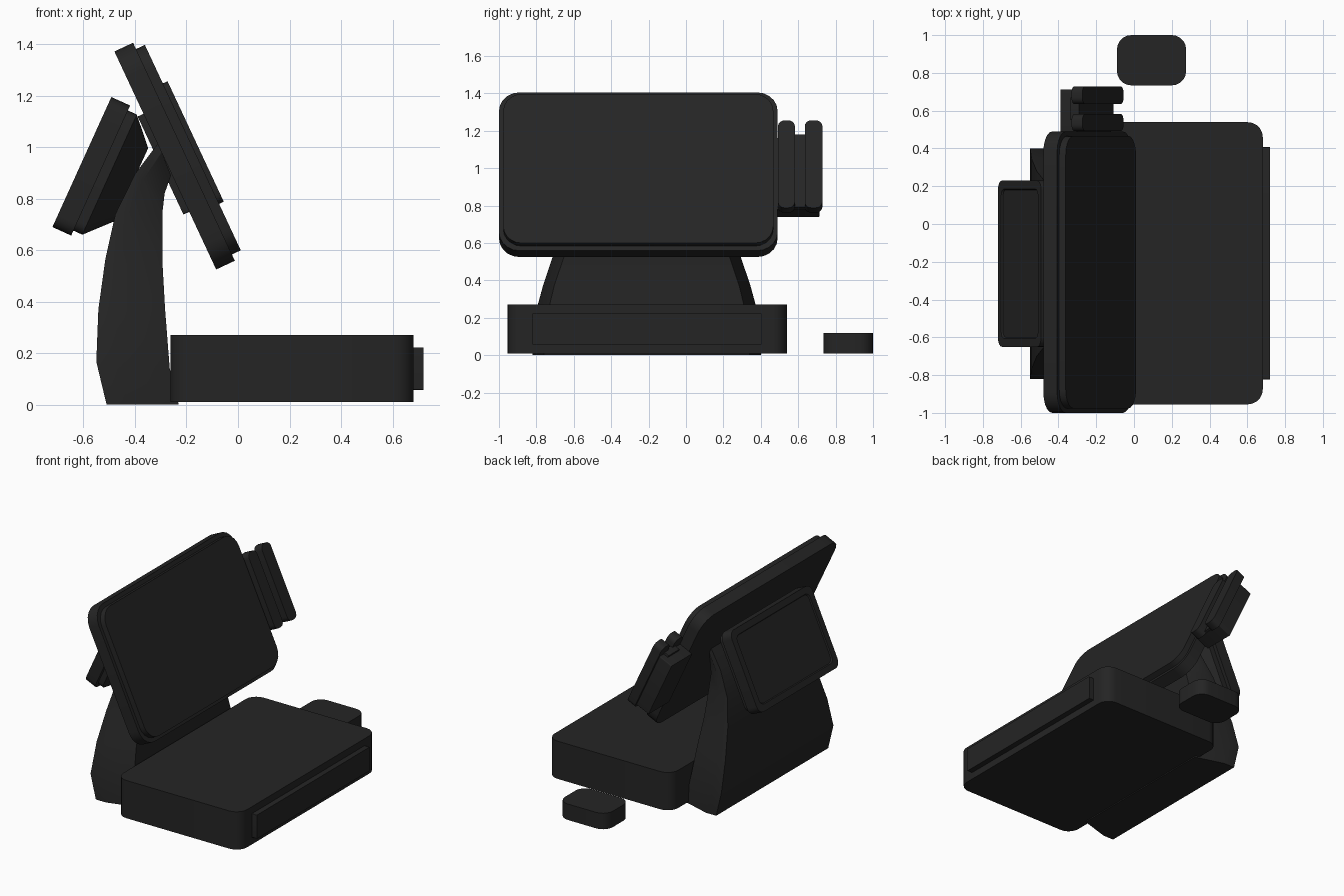
import bpy, bmesh, math
from mathutils import Vector

if "Cube" in bpy.data.objects:
    bpy.data.objects.remove(bpy.data.objects["Cube"])

mat = bpy.data.materials.new("matte black")
mat.diffuse_color = (0.018, 0.018, 0.018, 1)
mat.use_nodes = True
mat.node_tree.nodes["Principled BSDF"].inputs["Base Color"].default_value = mat.diffuse_color


def finish(name, bm):
    bmesh.ops.recalc_face_normals(bm, faces=bm.faces)
    me = bpy.data.meshes.new(name)
    bm.to_mesh(me)
    bm.free()
    ob = bpy.data.objects.new(name, me)
    bpy.context.collection.objects.link(ob)
    me.materials.append(mat)
    bpy.ops.object.select_all(action='DESELECT')
    ob.select_set(True)
    bpy.context.view_layer.objects.active = ob
    bpy.ops.object.shade_smooth_by_angle(angle=math.radians(28))
    return ob


def round_rect(a, b, r, seg=5):
    """Outline with half sizes a, b and corner radius r."""
    pts = []
    for i, (sx, sy) in enumerate(((1, 1), (-1, 1), (-1, -1), (1, -1))):
        for k in range(seg + 1):
            t = math.pi / 2 * (i + k / seg)
            pts.append((sx * (a - r) + r * math.cos(t), sy * (b - r) + r * math.sin(t)))
    return pts


def loft(name, rings):
    """Skin a stack of equal-length point rings and cap both ends."""
    bm = bmesh.new()
    vs = [[bm.verts.new(p) for p in ring] for ring in rings]
    n = len(vs[0])
    for lo, hi in zip(vs, vs[1:]):
        for i in range(n):
            j = (i + 1) % n
            bm.faces.new((lo[i], lo[j], hi[j], hi[i]))
    bm.faces.new(vs[0])
    bm.faces.new(vs[-1])
    return finish(name, bm)


def stack(name, frame, y, layers, u0=0.0):
    """Rounded layers (depth, half width, half height, radius) in a tilted frame."""
    o, u, n = frame
    return loft(name, [[o + Vector((0, y + p, 0)) + u * (u0 + q) + n * d
                        for p, q in round_rect(a, b, r)] for d, a, b, r in layers])


# frames: origin, up direction, facing direction
FLAT = (Vector((0, 0, 0)), Vector((1, 0, 0)), Vector((0, 0, 1)))
SIDE = (Vector((0, 0, 0)), Vector((0, 0, 1)), Vector((1, 0, 0)))
MAIN = (Vector((-0.246, 0, 0.965)), Vector((-0.423, 0, 0.906)), Vector((0.906, 0, 0.423)))
REAR = (Vector((-0.606, 0, 0.942)), Vector((0.413, 0, 0.911)), Vector((-0.911, 0, 0.413)))

# cash drawer and its front plate
stack("cash_drawer", FLAT, -0.208, [(0.01, 0.747, 0.472, 0.08), (0.27, 0.747, 0.472, 0.08)], 0.21)
stack("drawer_front", SIDE, -0.208, [(0.66, 0.615, 0.082, 0.004), (0.72, 0.615, 0.082, 0.004)], 0.14)

# small separate scanner block
stack("side_block", FLAT, 0.867, [(0.01, 0.133, 0.183, 0.075), (0.12, 0.133, 0.183, 0.075)], 0.093)

# main screen: housing and front panel
stack("screen_housing", MAIN, -0.255, [(-0.04, 0.745, 0.467, 0.11), (0.04, 0.745, 0.467, 0.11)])
stack("screen_panel", MAIN, -0.255, [(0.035, 0.722, 0.44, 0.10), (0.078, 0.722, 0.44, 0.10)])

# card reader: two rails, slot floor and mounting block
for label, y, a in (("inner", 0.537, 0.045), ("outer", 0.682, 0.047)):
    stack("reader_rail_" + label, MAIN, y,
          [(0.035, a, 0.258, 0.035), (0.098, a, 0.258, 0.035)], 0.017)
stack("reader_slot", MAIN, 0.61, [(0.0, 0.06, 0.215, 0.004), (0.05, 0.06, 0.215, 0.004)])
stack("reader_mount", MAIN, 0.6, [(-0.065, 0.113, 0.21, 0.006), (0.036, 0.113, 0.21, 0.006)], -0.01)

# customer display at the rear: bezel with recessed glass, back step, tapered neck
stack("rear_display", REAR, -0.21,
      [(-0.08, 0.44, 0.277, 0.05), (0.0, 0.44, 0.277, 0.05),
       (0.0, 0.395, 0.235, 0.035), (-0.008, 0.39, 0.23, 0.035)])
stack("rear_display_neck", REAR, -0.21,
      [(-0.075, 0.415, 0.256, 0.04), (-0.118, 0.415, 0.256, 0.04), (-0.212, 0.30, 0.155, 0.03)])

# curved stand: back point, front point, half width
rows = [((-0.51, 0.0), (-0.23, 0.0), 0.61), ((-0.55, 0.167), (-0.265, 0.14), 0.61),
        ((-0.542, 0.37), (-0.283, 0.37), 0.555), ((-0.515, 0.564), (-0.294, 0.564), 0.49),
        ((-0.476, 0.74), (-0.294, 0.74), 0.44), ((-0.40, 0.895), (-0.285, 0.82), 0.405),
        ((-0.31, 1.015), (-0.26, 0.89), 0.38)]
rings = []
for b, f, w in rows:
    m = [b[i] + 0.28 * (f[i] - b[i]) for i in (0, 1)]
    half = [(b, w), (m, w), (f, w - 0.06)]
    rings.append([(p[0], -0.21 + h, p[1]) for p, h in half]
                 + [(p[0], -0.21 - h, p[1]) for p, h in reversed(half)])
loft("stand", rings)
